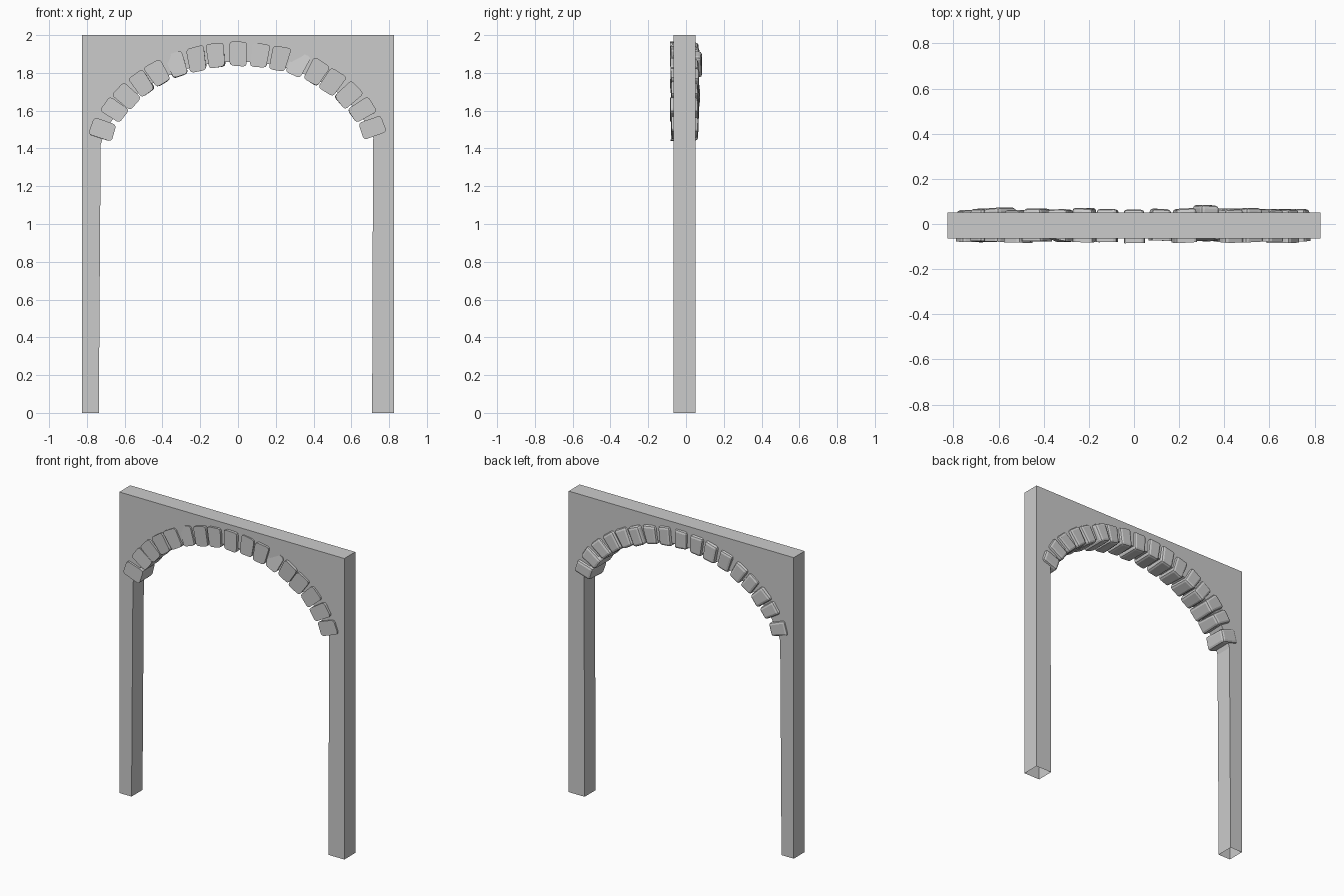
import bpy, bmesh, math, random
from mathutils import Vector, Matrix

if "Cube" in bpy.data.objects:
    bpy.data.objects.remove(bpy.data.objects["Cube"])

random.seed(4)
Y_FRONT, Y_BACK = -0.065, 0.05
SPRING = 1.3          # centre height of the elliptical arch


def add_object(name, bm):
    bmesh.ops.recalc_face_normals(bm, faces=bm.faces)
    mesh = bpy.data.meshes.new(name)
    bm.to_mesh(mesh)
    bm.free()
    obj = bpy.data.objects.new(name, mesh)
    bpy.context.collection.objects.link(obj)
    return obj


# Wall slab with legs and arched opening, extruded from one outline
def build_wall():
    outline = [(0.827, 0), (0.827, 2), (-0.827, 2), (-0.827, 0), (-0.737, 0), (-0.727, 1.42)]
    for i in range(25):
        a = math.radians(164 - 148 * i / 24)
        outline.append((0.745 * math.cos(a), SPRING + 0.56 * math.sin(a)))
    outline += [(0.715, 1.42), (0.71, 0)]
    bm = bmesh.new()
    face = bm.faces.new([bm.verts.new((x, Y_FRONT, z)) for x, z in outline])
    ext = bmesh.ops.extrude_face_region(bm, geom=[face])
    verts = [g for g in ext["geom"] if isinstance(g, bmesh.types.BMVert)]
    bmesh.ops.translate(bm, verts=verts, vec=(0, Y_BACK - Y_FRONT, 0))
    bmesh.ops.recalc_face_normals(bm, faces=bm.faces)
    # the feet are open underneath
    feet = [f for f in bm.faces if all(v.co.z < 0.001 for v in f.verts)]
    bmesh.ops.delete(bm, geom=feet, context='FACES_ONLY')
    mesh_obj = add_object("arch_wall", bm)
    return mesh_obj


# One rough stone: crisp at the front, chamfered at the back
def build_stone(index, x, back, dented):
    z = math.sqrt(1 - (x / 0.76) ** 2) * 0.6
    tilt = math.atan2(x / 0.76 ** 2, z / 0.6 ** 2) * 1.06 + random.uniform(-0.05, 0.05)
    front = -0.075 - random.uniform(0, 0.008)
    bm = bmesh.new()
    bmesh.ops.create_cube(bm, size=1)
    for v in bm.verts:
        is_back = v.co.y > 0
        width = 0.094 if v.co.z > 0 else 0.084
        v.co = Vector((v.co.x * width, back if is_back else front, v.co.z * 0.124))
        v.co += Vector([random.uniform(-0.004, 0.004) for _ in range(3)])
    if dented:
        corner = max((v for v in bm.verts if v.co.y < 0), key=lambda v: v.co.z - v.co.x)
        corner.co.y += 0.02
    rim = [e for e in bm.edges if all(v.co.y > 0 for v in e.verts)]
    sides = [e for e in bm.edges if e.verts[0].co.y * e.verts[1].co.y < 0]
    bmesh.ops.bevel(bm, geom=rim + sides, offset=0.016, segments=2,
                    profile=0.5, affect='EDGES', clamp_overlap=True)
    # narrow the rounding towards the crisp front face
    for v in bm.verts:
        if v.co.y < -0.04:
            v.co.x *= 1.03
            v.co.z *= 1.03
    bm.transform(Matrix.Translation((x, 0, SPRING + z)) @ Matrix.Rotation(tilt, 4, 'Y'))
    add_object(f"arch_stone_{index + 1:02d}", bm)


build_wall()

# Ring of stones, left to right
stone_x = [-0.717, -0.655, -0.59, -0.51, -0.425, -0.325, -0.22, -0.115, 0,
           0.115, 0.22, 0.315, 0.415, 0.5, 0.585, 0.655, 0.712]
for i, x in enumerate(stone_x):
    back = 0.084 if i == 11 else random.uniform(0.062, 0.07)
    build_stone(i, x, back, i in (5, 11))
